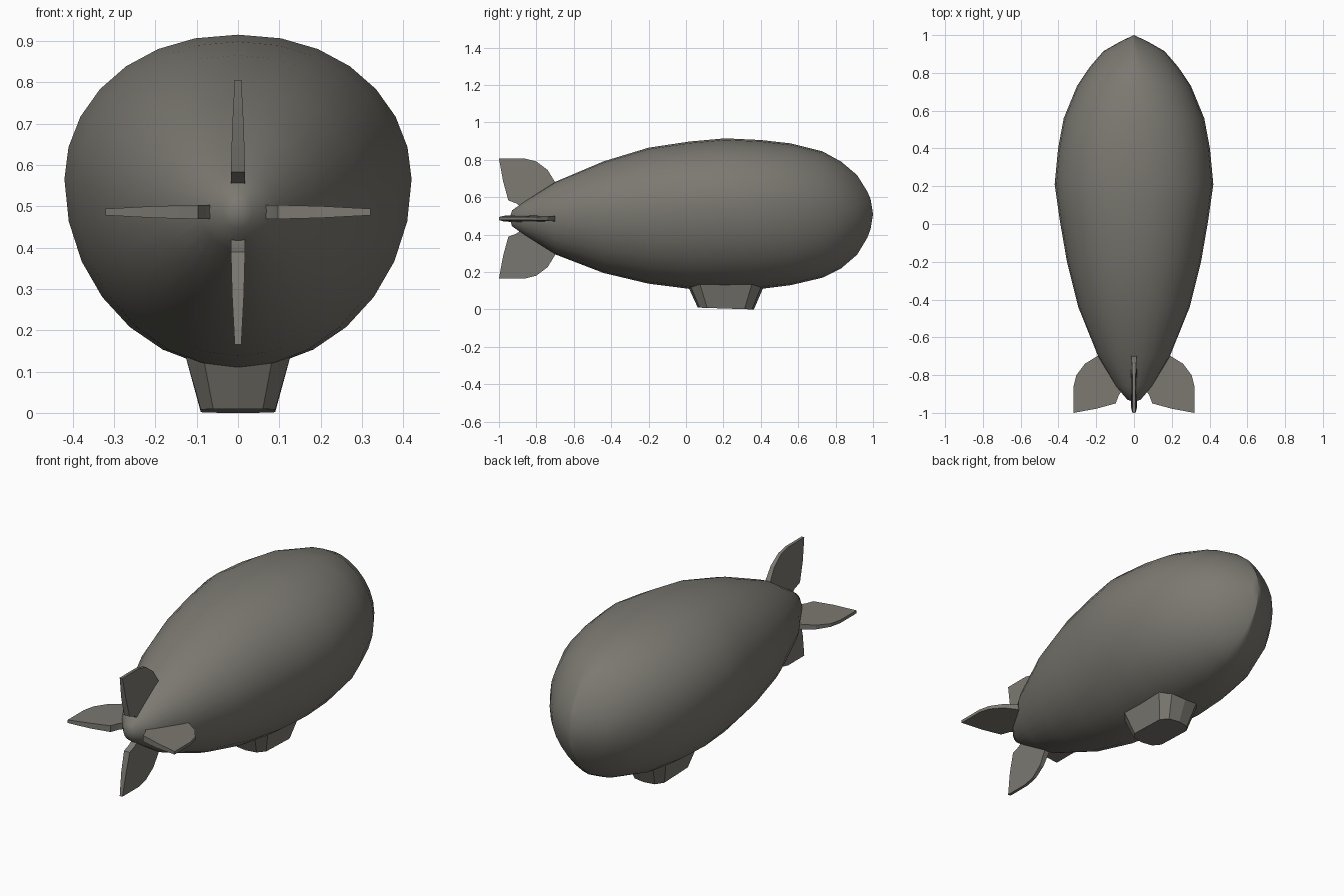
import bpy, bmesh, math
from mathutils import Matrix

if "Cube" in bpy.data.objects:
    bpy.data.objects.remove(bpy.data.objects["Cube"])

grey = bpy.data.materials.new("warm_grey")
grey.diffuse_color = (0.20, 0.19, 0.165, 1)
grey.use_nodes = True
grey.node_tree.nodes["Principled BSDF"].inputs["Base Color"].default_value = grey.diffuse_color


def finish(name, bm, angle=30):
    bmesh.ops.recalc_face_normals(bm, faces=bm.faces)
    me = bpy.data.meshes.new(name)
    bm.to_mesh(me)
    bm.free()
    me.materials.append(grey)
    ob = bpy.data.objects.new(name, me)
    bpy.context.collection.objects.link(ob)
    bpy.ops.object.select_all(action='DESELECT')
    ob.select_set(True)
    bpy.context.view_layer.objects.active = ob
    bpy.ops.object.shade_smooth_by_angle(angle=math.radians(angle))
    return ob


def bridge(bm, a, b):
    n = len(a)
    for i in range(n):
        j = (i + 1) % n
        bm.faces.new((a[i], a[j], b[j], b[i]))


# Envelope: lofted rings (y, half width, top z, bottom z, widest z, pinch)
# the pinch gives the nose its upright crease
STATIONS = [
    (-0.93, 0.035, 0.53, 0.445, 0.487, 1),
    (-0.86, 0.095, 0.58, 0.395, 0.49, 1),
    (-0.70, 0.19, 0.682, 0.295, 0.50, 1),
    (-0.44, 0.295, 0.792, 0.195, 0.52, 1),
    (-0.20, 0.355, 0.865, 0.138, 0.54, 1),
    (0.02, 0.393, 0.898, 0.11, 0.555, 1),
    (0.21, 0.42, 0.915, 0.108, 0.565, 1),
    (0.40, 0.402, 0.906, 0.11, 0.56, 1),
    (0.56, 0.372, 0.888, 0.13, 0.55, 1),
    (0.73, 0.302, 0.845, 0.17, 0.535, 1.1),
    (0.83, 0.235, 0.79, 0.22, 0.525, 1.3),
    (0.915, 0.162, 0.718, 0.293, 0.515, 1.7),
    (0.97, 0.065, 0.63, 0.385, 0.51, 2),
    (0.987, 0.028, 0.59, 0.43, 0.51, 2),
]
SIDES = 28
bm = bmesh.new()
rings = []
for y, w, top, bot, mid, pinch in STATIONS:
    ring = []
    for i in range(SIDES):
        t = 2 * math.pi * i / SIDES
        c, s = math.cos(t), math.sin(t)
        p = pinch * (0.93 if s > 0 else 1.0)
        x = w * math.copysign(abs(c) ** p, c) if abs(c) > 1e-6 else 0
        z = mid + s * ((top - mid) if s > 0 else (mid - bot))
        ring.append(bm.verts.new((x, y, z)))
    rings.append(ring)
for a, b in zip(rings, rings[1:]):
    bridge(bm, a, b)
for ring, tip in ((rings[0], (0, -0.943, 0.487)), (rings[-1], (0, 1, 0.51))):
    v = bm.verts.new(tip)
    for i in range(SIDES):
        bm.faces.new((ring[i], ring[(i + 1) % SIDES], v))
finish("envelope", bm, 40)

# Tail fins: one outline (radius, y), tapering to the tip, turned four times
FIN = [(0.32, -1.0), (0.32, -0.86), (0.305, -0.80), (0.26, -0.74), (0.195, -0.70),
       (0.06, -0.70), (0.06, -0.88), (0.08, -0.905), (0.097, -0.95), (0.2, -0.978)]
for k, name in enumerate(("right_fin", "top_fin", "left_fin", "bottom_fin")):
    bm = bmesh.new()
    layers = []
    for side in (-1, 1):
        layer = []
        for r, y in FIN:
            h = 0.017 - 0.009 * max(0, (r - 0.15) / 0.17)
            layer.append(bm.verts.new((r, y, side * h)))
        layers.append(layer)
        bm.faces.new(layer)
    bridge(bm, *layers)
    turn = Matrix.Translation((0, 0, 0.486)) @ Matrix.Rotation(-k * math.pi / 2, 4, 'Y')
    bmesh.ops.transform(bm, matrix=turn, verts=bm.verts)
    finish(name, bm, 20)

# Gondola: faceted car, flaring up into the envelope
half = [(0, -0.15), (0.06, -0.14), (0.09, -0.10), (0.09, 0.10), (0.06, 0.14), (0, 0.15)]
plan = half + [(-x, y) for x, y in reversed(half[1:-1])]
bm = bmesh.new()
low = [bm.verts.new((x, 0.213 + y, 0.005 - y * 0.033)) for x, y in plan]
high = [bm.verts.new((x * 1.48, 0.213 + y * 1.46, 0.16)) for x, y in plan]
bridge(bm, low, high)
bm.faces.new(low)
bm.faces.new(high)
finish("gondola", bm, 10)
